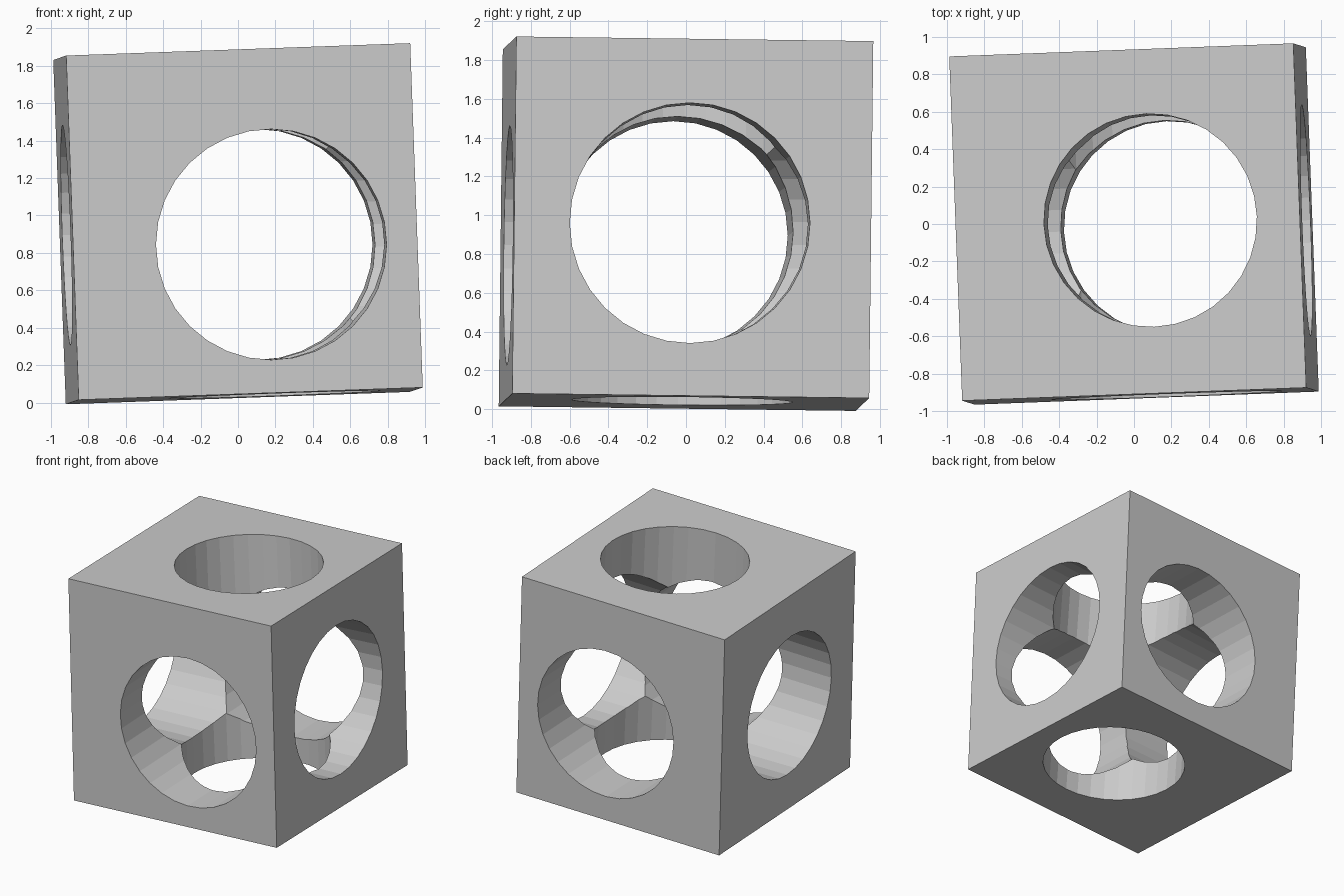
import bpy
from mathutils import Vector, Matrix

old = bpy.data.objects.get("Cube")
if old:
    bpy.data.objects.remove(old, do_unlink=True)

# Single grey finish
grey = bpy.data.materials.new("light grey")
grey.use_nodes = True
colour = (0.6, 0.6, 0.6, 1.0)
grey.diffuse_color = colour
grey.node_tree.nodes["Principled BSDF"].inputs["Base Color"].default_value = colour

# Slightly tilted block
u = Vector((1, 0.038, 0.036)).normalized()
v = Vector((-0.042, 1, -0.013))
v = (v - u * v.dot(u)).normalized()
w = u.cross(v)
bpy.ops.mesh.primitive_cube_add(size=1.842)
block = bpy.context.object
block.name = "bored_block"
turn = Matrix((u, v, w)).transposed().to_4x4()
block.data.transform(Matrix.Translation((0, 0, 0.956)) @ turn)
block.data.materials.append(grey)


def bore(name, start, end, r_start, r_end, over=0.15):
    """Cut a round, optionally tapered, hole from start to end."""
    a, b = Vector(start), Vector(end)
    axis, dr = b - a, r_end - r_start
    bpy.ops.mesh.primitive_cone_add(
        vertices=32, radius1=r_start - dr * over, radius2=r_end + dr * over,
        depth=axis.length * (1 + 2 * over), location=(a + b) / 2)
    cutter = bpy.context.object
    cutter.name = name
    cutter.rotation_mode = 'QUATERNION'
    cutter.rotation_quaternion = axis.to_track_quat('Z', 'Y')
    cutter.data.materials.append(grey)
    cutter.hide_render = True
    mod = block.modifiers.new(name, 'BOOLEAN')
    mod.operation = 'DIFFERENCE'
    mod.solver = 'EXACT'
    mod.object = cutter
    bpy.context.view_layer.objects.active = block
    bpy.ops.object.modifier_apply(modifier=name)
    bpy.data.objects.remove(cutter, do_unlink=True)


# Three crossing holes
bore("side_hole", (-0.92, -0.065, 0.895), (0.92, 0.02, 0.96), 0.59, 0.62)
bore("front_hole", (0.178, -0.92, 0.845), (0.103, 0.92, 0.845), 0.617, 0.617)
bore("top_hole", (0.195, -0.02, 0.04), (0.0875, 0.02, 1.88), 0.57, 0.57)
